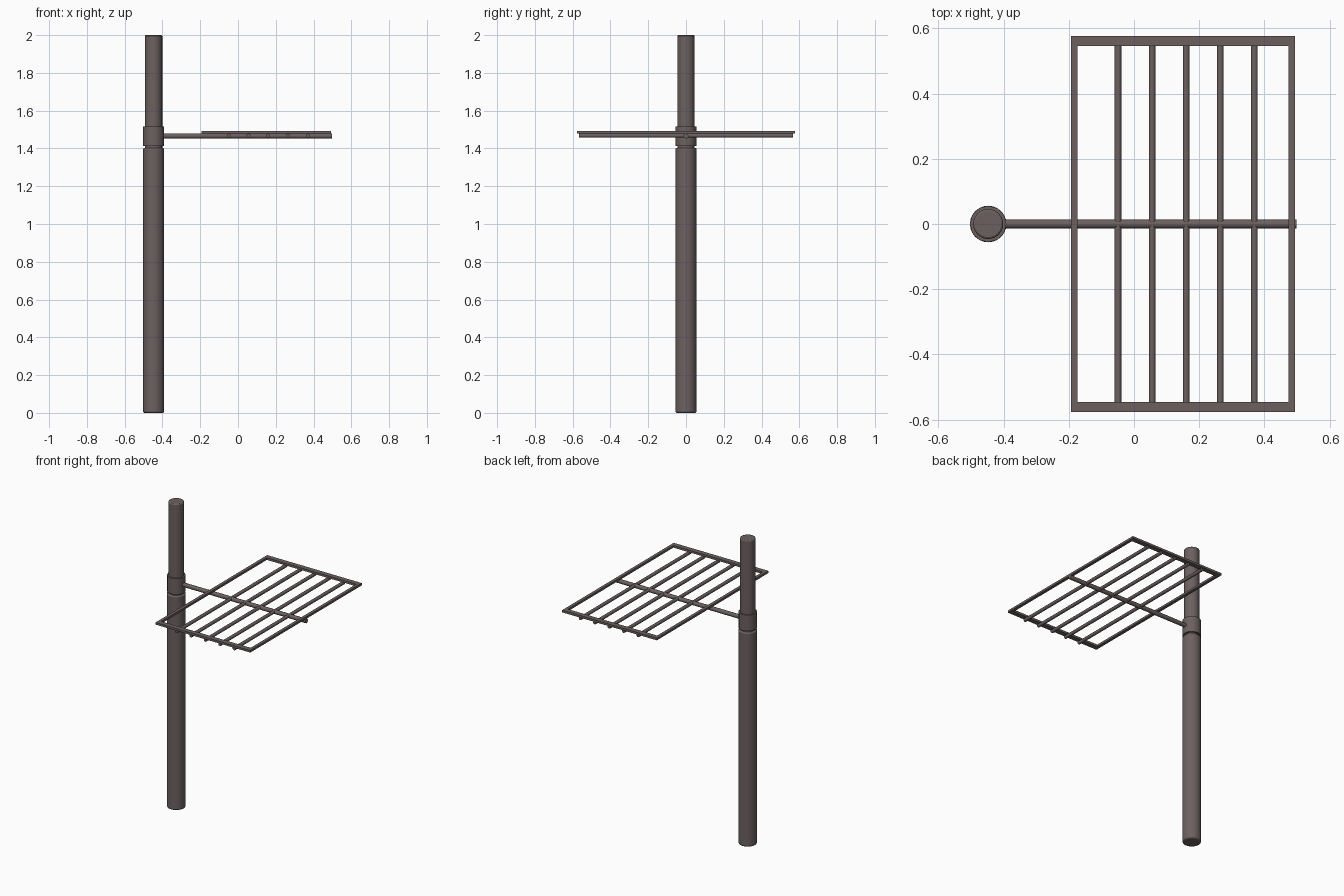
import bpy
import math

cube = bpy.data.objects.get("Cube")
if cube:
    bpy.data.objects.remove(cube, do_unlink=True)

metal = bpy.data.materials.new("dark brown metal")
metal.use_nodes = True
COLOR = (0.15, 0.118, 0.118, 1)
metal.diffuse_color = COLOR
metal.node_tree.nodes["Principled BSDF"].inputs["Base Color"].default_value = COLOR

POLE_X = -0.447


def finish(name, bevel=0.0):
    obj = bpy.context.object
    obj.name = name
    obj.data.materials.append(metal)
    if bevel:
        mod = obj.modifiers.new("rounded rim", "BEVEL")
        mod.width = bevel
        mod.segments = 2
        mod.limit_method = "ANGLE"
        mod.angle_limit = math.radians(60)
    return obj


def tube(name, radius, length, location, rotation=(0, 0, 0), sides=12, bevel=0.0):
    bpy.ops.mesh.primitive_cylinder_add(vertices=sides, radius=radius, depth=length,
                                        location=location, rotation=rotation)
    bpy.ops.object.shade_smooth_by_angle(angle=math.radians(40))
    return finish(name, bevel)


def upright(name, radius, bottom, top, sides, bevel=0.0):
    return tube(name, radius, top - bottom, (POLE_X, 0, (bottom + top) / 2),
                sides=sides, bevel=bevel)


def box(name, size, location):
    bpy.ops.mesh.primitive_cube_add(size=1, location=location)
    bpy.context.object.scale = size
    bpy.ops.object.transform_apply(location=False, rotation=False, scale=True)
    return finish(name)


# Stepped pole with a collar that carries the arm
upright("lower_pole", 0.056, 0, 1.403, 24, 0.008)
upright("upper_pole", 0.046, 1.38, 2.0, 24, 0.006)
upright("collar", 0.056, 1.412, 1.517, 12)

# Horizontal arm
tube("support_arm", 0.0135, 0.917, (0.039, 0, 1.466), (0, math.pi / 2, 0))

# Flat rectangular frame lying on the arm
FRAME_Z, FRAME_H = 1.486, 0.014
for x, side in ((-0.183, "inner"), (0.483, "outer")):
    box(side + "_frame_rail", (0.02, 1.09, FRAME_H), (x, 0, FRAME_Z))
for y, end in ((-0.561, "front"), (0.561, "back")):
    box(end + "_frame_rail", (0.686, 0.032, FRAME_H), (0.15, y, FRAME_Z))

# Round rack bars under the frame
for i in range(5):
    tube(f"rack_bar_{i + 1}", 0.0108, 1.134, (-0.049 + i * 0.1045, 0, 1.468),
         (math.pi / 2, 0, 0), sides=10)
